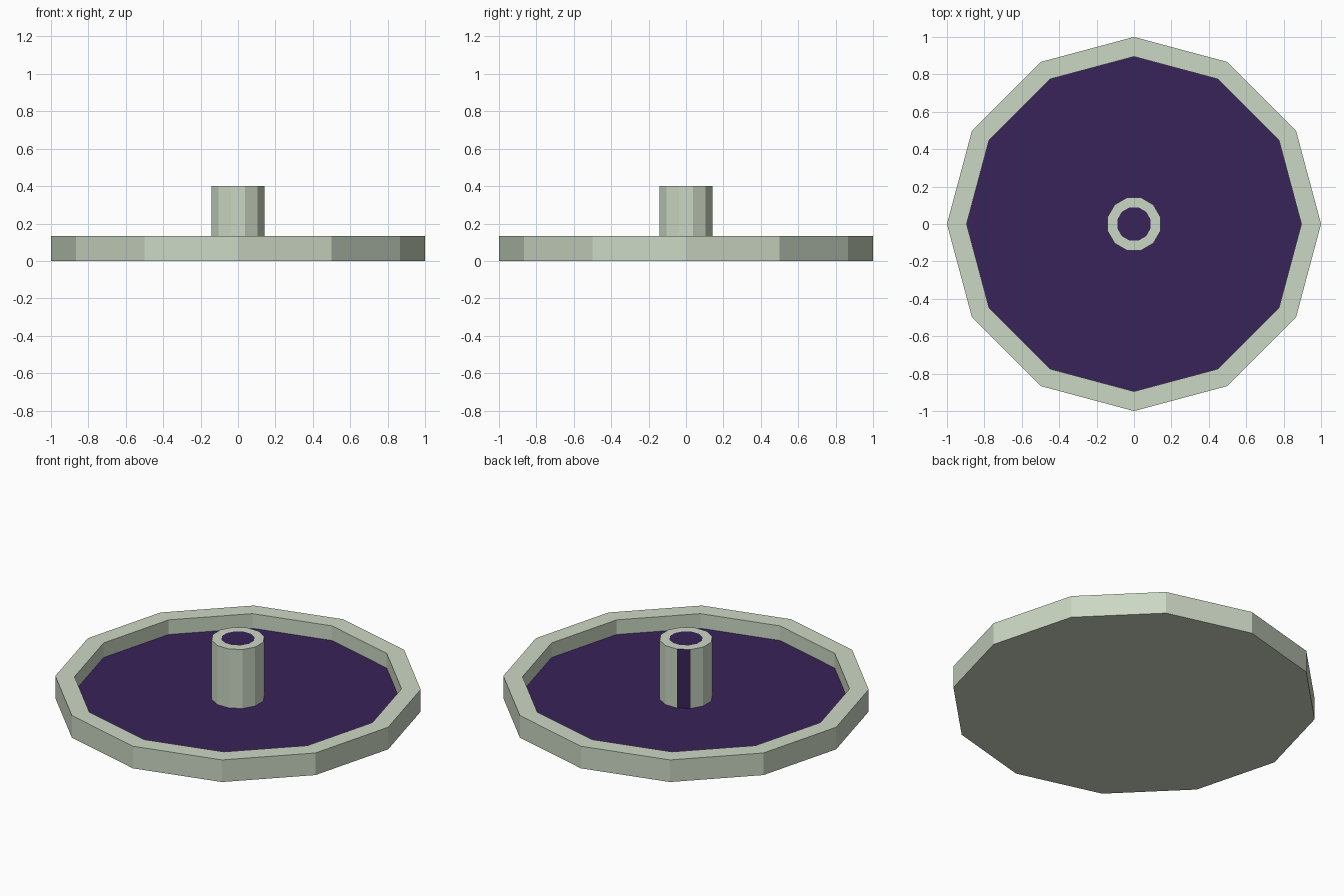
import bpy, math

if "Cube" in bpy.data.objects:
    bpy.data.objects.remove(bpy.data.objects["Cube"])

SIDES = 12


def material(name, rgb):
    m = bpy.data.materials.new(name)
    m.diffuse_color = (*rgb, 1)
    m.use_nodes = True
    m.node_tree.nodes["Principled BSDF"].inputs["Base Color"].default_value = m.diffuse_color
    return m


sage = material("pale sage", (0.60, 0.68, 0.55))
purple = material("dark purple", (0.040, 0.017, 0.098))


def lathe(name, profile, turn, dark_rows=()):
    """Spin (radius, z) points into a 12-sided solid, closed by an n-gon at both ends."""
    verts = [(r * math.cos(turn + math.tau * i / SIDES),
              r * math.sin(turn + math.tau * i / SIDES), z)
             for r, z in profile for i in range(SIDES)]
    faces = [tuple(reversed(range(SIDES)))]
    for k in range(len(profile) - 1):
        a, b = k * SIDES, (k + 1) * SIDES
        faces += [(a + i, a + (i + 1) % SIDES, b + (i + 1) % SIDES, b + i)
                  for i in range(SIDES)]
    faces.append(tuple(range(len(verts) - SIDES, len(verts))))
    mesh = bpy.data.meshes.new(name)
    mesh.from_pydata(verts, [], faces)
    mesh.materials.append(sage)
    mesh.materials.append(purple)
    mesh.polygons[-1].material_index = 1      # innermost top face is dark
    obj = bpy.data.objects.new(name, mesh)
    bpy.context.collection.objects.link(obj)
    return obj


# Shallow tray with a raised rim and dark floor
lathe("tray", [(1, 0), (1, 0.133), (0.895, 0.133), (0.895, 0.045)], 0)

# Central post with a dark disc inset in its top
post = lathe("post", [(0.146, 0.045), (0.146, 0.4), (0.092, 0.4)], math.radians(15))

# One dark marker face on the back left of the post
marker = (math.cos(math.radians(120)), math.sin(math.radians(120)))
for p in post.data.polygons:
    if p.normal.x * marker[0] + p.normal.y * marker[1] > 0.99:
        p.material_index = 1
